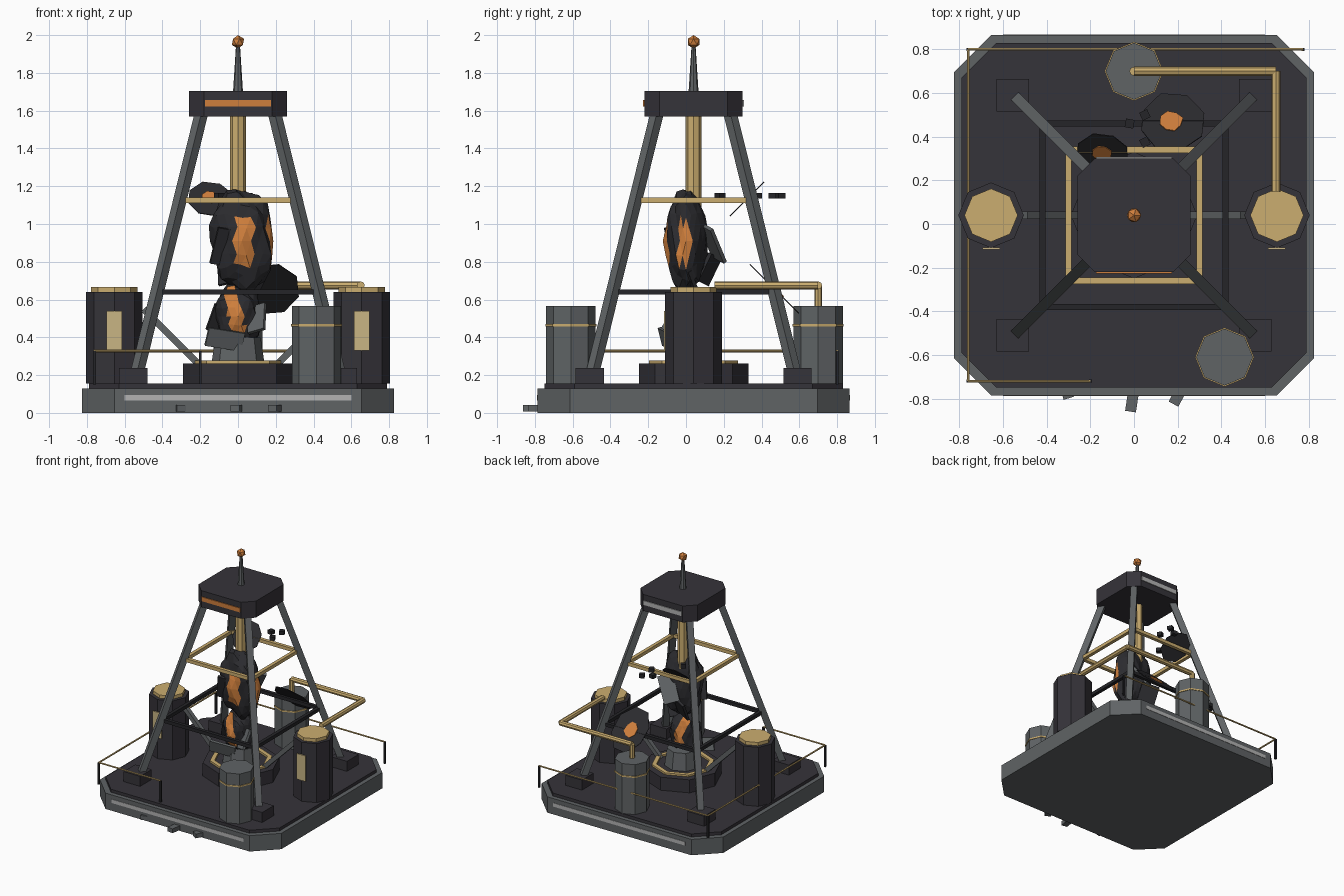
import bpy, bmesh, math, random
from mathutils import Vector, Matrix, Euler

random.seed(4)
if "Cube" in bpy.data.objects:
    bpy.data.objects.remove(bpy.data.objects["Cube"], do_unlink=True)

CY = 0.04  # y of the tower axis


def material(name, *rgb):
    m = bpy.data.materials.new(name)
    m.use_nodes = True
    m.diffuse_color = (*rgb, 1)
    m.node_tree.nodes["Principled BSDF"].inputs["Base Color"].default_value = (*rgb, 1)
    return m


GREY = material("steel grey", .115, .125, .13)
DARK = material("charcoal", .036, .033, .041)
BLACK = material("soot black", .018, .018, .021)
ROCK = material("dark rock", .024, .024, .028)
GOLD = material("brass", .6, .42, .16)
PALE = material("pale brass", .58, .46, .23)
ORANGE = material("glowing orange", .62, .21, .045)
LIGHT = material("light grey", .45, .45, .45)


def finish(name, bm, *mats):
    bmesh.ops.recalc_face_normals(bm, faces=bm.faces)
    mesh = bpy.data.meshes.new(name)
    bm.to_mesh(mesh)
    bm.free()
    ob = bpy.data.objects.new(name, mesh)
    for m in mats:
        mesh.materials.append(m)
    bpy.context.collection.objects.link(ob)
    return ob


def box(name, loc, size, mat, rot=(0, 0, 0)):
    bm = bmesh.new()
    bmesh.ops.create_cube(bm, size=1)
    mtx = Matrix.Translation(loc) @ Euler(rot).to_matrix().to_4x4() @ Matrix.Diagonal((*size, 1))
    bmesh.ops.transform(bm, matrix=mtx, verts=bm.verts)
    return finish(name, bm, mat)


def column(name, x, y, z0, z1, r, mat, top=None, sides=8):
    bm = bmesh.new()
    bmesh.ops.create_cone(bm, cap_ends=True, segments=sides, radius1=r,
                          radius2=r if top is None else top, depth=z1 - z0)
    bmesh.ops.translate(bm, vec=(x, y, (z0 + z1) / 2), verts=bm.verts)
    return finish(name, bm, mat)


def bar(name, a, b, width, mat, sides=4):
    """Straight bar between two points; four sides gives a square beam."""
    a, b = Vector(a), Vector(b)
    bm = bmesh.new()
    r = width / 2 if sides > 4 else width / math.sqrt(2)
    bmesh.ops.create_cone(bm, cap_ends=True, segments=sides, radius1=r, radius2=r, depth=(b - a).length)
    if sides == 4:
        bmesh.ops.rotate(bm, matrix=Matrix.Rotation(math.pi / 4, 3, 'Z'), verts=bm.verts)
    rot = (b - a).to_track_quat('Z', 'Y').to_matrix().to_4x4()
    bmesh.ops.transform(bm, matrix=Matrix.Translation((a + b) / 2) @ rot, verts=bm.verts)
    return finish(name, bm, mat)


def slab(name, half, cut, z0, z1, mat):
    """Square slab with cut corners."""
    bm = bmesh.new()
    k = half - cut
    pts = [(k, half), (half, k), (half, -k), (k, -half), (-k, -half), (-half, -k), (-half, k), (-k, half)]
    face = bm.faces.new([bm.verts.new((x, y + CY, z0)) for x, y in pts])
    out = bmesh.ops.extrude_face_region(bm, geom=[face])
    moved = [v for v in out["geom"] if isinstance(v, bmesh.types.BMVert)]
    bmesh.ops.translate(bm, vec=(0, 0, z1 - z0), verts=moved)
    return finish(name, bm, mat)


def ring(name, x, y, z0, z1, outer, inner, mat):
    bm = bmesh.new()
    loops = [[bm.verts.new((x + r * math.cos(i * math.pi / 4), y + r * math.sin(i * math.pi / 4), z))
              for i in range(8)] for r, z in ((outer, z0), (outer, z1), (inner, z1), (inner, z0))]
    for j in range(4):
        p, q = loops[j], loops[(j + 1) % 4]
        for i in range(8):
            n = (i + 1) % 8
            bm.faces.new((p[i], p[n], q[n], q[i]))
    return finish(name, bm, mat)


def rock(name, loc, size, rule, jitter=.12):
    """Jagged boulder; faces picked by the rule glow."""
    bm = bmesh.new()
    bmesh.ops.create_icosphere(bm, subdivisions=3, radius=1)
    coarse = Vector((3.1, 2.3, 2.7))
    for v in bm.verts:
        wave = math.sin(v.co.dot(coarse) * 2) + math.cos((v.co.x - v.co.z) * 5)
        v.co *= 1 + jitter * wave * .5
    for f in bm.faces:
        if rule(f.calc_center_median()):
            f.material_index = 1
    bmesh.ops.transform(bm, matrix=Matrix.Translation(loc) @ Matrix.Diagonal((*size, 1)), verts=bm.verts)
    return finish(name, bm, ROCK, ORANGE)


def flake(name, loc, rx, ry, tilt):
    """Thin tilted plate of rock with a glowing centre on its upper face."""
    mtx = Matrix.Translation(loc) @ Matrix.Rotation(math.radians(tilt), 4, 'X')
    for label, k, z, mat in (("plate", 1, 0, ROCK), ("glow", .36, .006, ORANGE)):
        bm = bmesh.new()
        verts = []
        for i in range(8):
            a, w = i * math.pi / 4 + .3, k * random.uniform(.86, 1.06)
            verts.append(bm.verts.new((rx * w * math.cos(a), ry * w * math.sin(a), z)))
        face = bm.faces.new(verts)
        out = bmesh.ops.extrude_face_region(bm, geom=[face])
        bmesh.ops.translate(bm, vec=(0, 0, .005),
                            verts=[v for v in out["geom"] if isinstance(v, bmesh.types.BMVert)])
        bmesh.ops.transform(bm, matrix=mtx, verts=bm.verts)
        finish(f"{name}_{label}", bm, mat)


# Platform
slab("base", .825, .17, 0, .13, GREY)
slab("deck", .79, .16, .13, .155, DARK)
for side, label in ((-1, "front"), (1, "back")):
    box(f"base_{label}_strip", (0, CY + side * .825, .08), (1.2, .006, .03), LIGHT)
for x, y, turn in ((-.31, -.76, .3), (-.01, -.82, -.15), (.2, -.79, -.5)):
    box("rubble", (x, y, .025), (.05, .08, .035), GREY, (0, 0, turn))

# Tower legs, feet and bracing
for sx in (-1, 1):
    for sy in (-1, 1):
        bar("tower_leg", (sx * .54, CY + sy * .54, .19), (sx * .19, CY + sy * .19, 1.6), .05, GREY)
        box("leg_foot", (sx * .555, CY + sy * .55, .195), (.15, .15, .085), DARK)
for z, h, w, mat in ((1.125, .3, .028, GOLD), (.64, .42, .028, BLACK)):
    for s in (-1, 1):
        bar("cross_brace", (-h, CY + s * h, z), (h, CY + s * h, z), w, mat)
        bar("side_brace", (s * h, CY - h, z), (s * h, CY + h, z), w, mat)

# Cap, spire and hanging column
slab("tower_cap", .26, .08, 1.57, 1.705, DARK)
box("cap_front_strip", (0, CY - .262, 1.64), (.35, .009, .035), ORANGE)
box("cap_back_strip", (0, CY + .262, 1.64), (.35, .009, .035), LIGHT)
column("spire", 0, CY, 1.705, 1.94, .026, GREY, .011)
bm = bmesh.new()
bmesh.ops.create_icosphere(bm, subdivisions=1, radius=.036)
bmesh.ops.translate(bm, vec=(0, CY, 1.964), verts=bm.verts)
finish("beacon", bm, ORANGE)
column("hanging_column", 0, CY, 1.05, 1.57, .042, GOLD)

# Pedestal
column("pedestal", 0, CY, .155, .262, .29, DARK)
ring("pedestal_trim", 0, CY, .262, .277, .235, .2, GOLD)
column("pedestal_stump", 0, CY, .262, .4, .14, GREY, .12)
for s in (-1, 1):
    bar("pedestal_strut", (s * .2, CY, .25), (s * .5, CY, .55), .035, GREY)

# Floating core
rock("core_upper", (.02, 0, .91), (.165, .11, .27),
     lambda c: (c.y < -.3 and abs(c.x - .05) < .36 - .3 * abs(c.z) and abs(c.z) < .52)
     or (c.x > .5 and abs(c.y + .1) < .3 and abs(c.z) < .4))
rock("core_lower", (0, .01, .51), (.12, .1, .17),
     lambda c: abs(c.y) > .4 and abs(c.x + .1 + .3 * c.z) < .3 and c.z > -.6)
shards = ((-.07, -.1, .39, .2, .1, .3), (.1, -.06, .5, .1, .16, -.5), (-.1, .02, .5, .1, .15, .4),
          (.06, .14, .9, .12, .22, .6), (-.04, .12, .76, .14, .16, -.4), (-.08, -.07, .88, .1, .2, .3),
          (.09, .02, .7, .1, .14, .5))
for i, (x, y, z, w, h, t) in enumerate(shards):
    box("core_shard", (x, y, z), (w, .02, h), GREY if i < 2 or i == 3 else ROCK, (t, t / 2, t))
flake("upper_flake", (-.15, .33, 1.135), .135, .135, 45)
flake("lower_flake", (.17, .465, .655), .155, .19, -45)
for x, y in ((-.1, .18), (.05, .375), (-.02, .46), (.05, .5)):
    box("floating_chip", (x, y, 1.15), (.04, .04, .03), BLACK, (0, 0, x * 9))

# Side drums
for s in (-1, 1):
    x = s * .655
    column("drum", x, CY, .155, .64, .15, DARK)
    column("drum_lid", x, CY, .64, .667, .122, GOLD)
    box("drum_panel", (x, CY - .153, .435), (.08, .009, .21), PALE)

# Grey tanks with brass bands
for x, y in ((.415, -.61), (0, .7)):
    column("tank", x, y, .155, .565, .13, GREY)
    ring("tank_band", x, y, .458, .47, .135, .125, GOLD)

# Pipe from the rear tank to the side drum
route = ((0, .7, .56), (0, .7, .675), (.65, .7, .675), (.65, .15, .675))
for a, b in zip(route, route[1:]):
    bar("pipe", a, b, .042, GOLD, 8)

# Guard rail
rail = ((-.2, -.72, .328), (-.76, -.72, .328), (-.76, .8, .328), (.775, .8, .328))
for a, b in zip(rail, rail[1:]):
    bar("guard_rail", a, b, .014, GOLD, 6)
for x, y, z in rail:
    bar("rail_post", (x, y, .15), (x, y, z), .014, BLACK)
